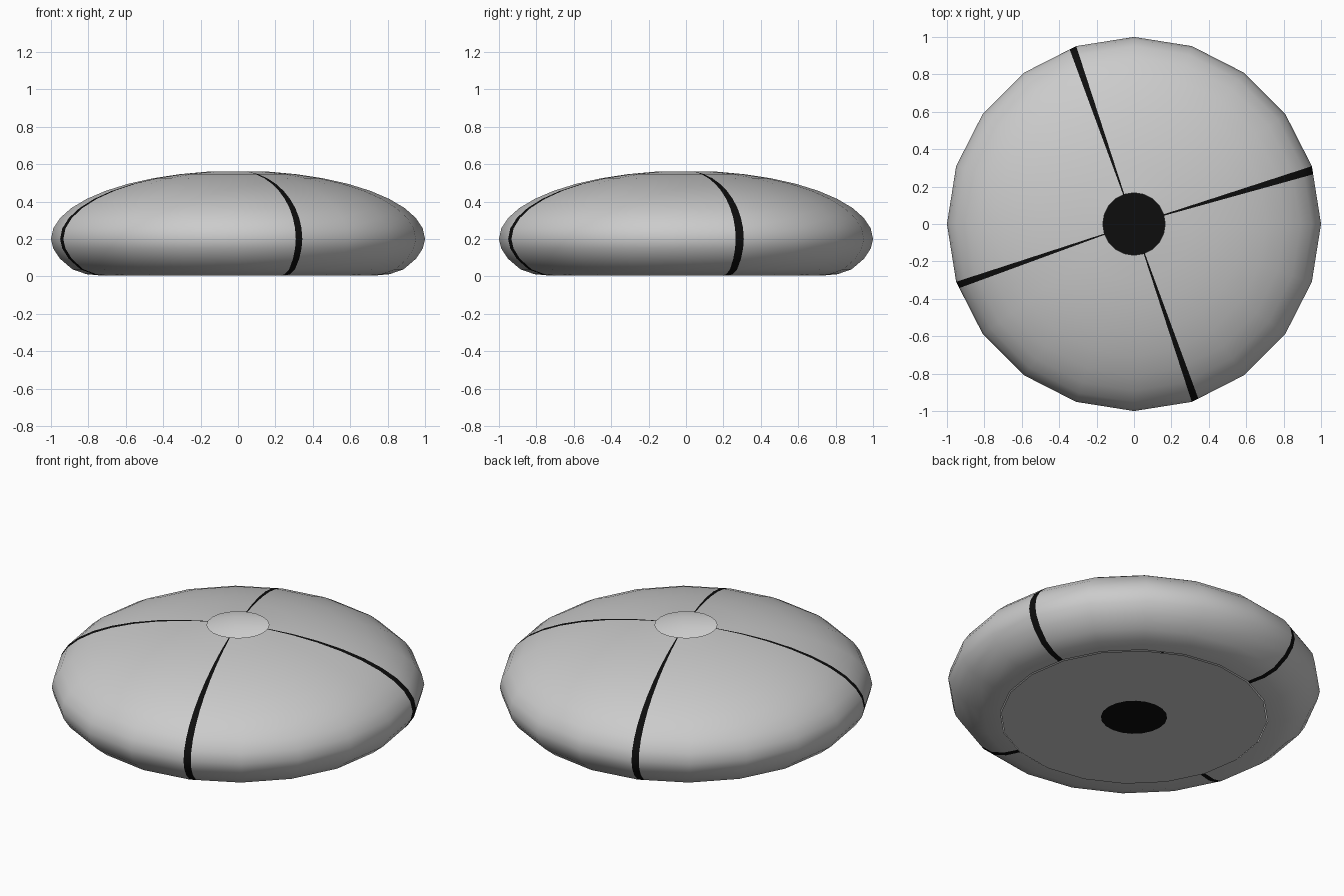
import bpy, bmesh
from math import cos, sin, radians, pi

if "Cube" in bpy.data.objects:
    bpy.data.objects.remove(bpy.data.objects["Cube"])

black = bpy.data.materials.new("seam_black")
black.diffuse_color = (0.004, 0.004, 0.004, 1)
black.use_nodes = True
black.node_tree.nodes["Principled BSDF"].inputs["Base Color"].default_value = black.diffuse_color
grey = bpy.data.materials.new("fabric_grey")
grey.diffuse_color = (0.8, 0.8, 0.8, 1)
grey.use_nodes = True
grey.node_tree.nodes["Principled BSDF"].inputs["Base Color"].default_value = grey.diffuse_color


def finish(bm, name, mats=()):
    bmesh.ops.recalc_face_normals(bm, faces=bm.faces)
    me = bpy.data.meshes.new(name)
    bm.to_mesh(me)
    bm.free()
    for m in mats:
        me.materials.append(m)
    ob = bpy.data.objects.new(name, me)
    bpy.context.collection.objects.link(ob)
    return ob


# Profile (radius, height): rounded underside, then an elliptical dome
profile = [(0.72, 0.004), (0.81, 0.012), (0.885, 0.038), (0.952, 0.095), (0.988, 0.15)]
profile += [(cos(radians(a)), 0.2 + 0.365 * sin(radians(a)))
            for a in [9 * i for i in range(9)] + [80.4]]

# Columns of the 20-sided body; each seam adds a column part way along one side
SIDES = 20
corners = [(cos(2 * pi * i / SIDES), sin(2 * pi * i / SIDES)) for i in range(SIDES)]
seams = {0: 0.86, 6: 0.125, 11: 0.12, 16: 0.125}
columns, is_seam = [], []
for i, (x, y) in enumerate(corners):
    columns.append((x, y))
    if i in seams:
        t = seams[i]
        nx, ny = corners[(i + 1) % SIDES]
        columns.append((x + (nx - x) * t, y + (ny - y) * t))
        is_seam += [t < 0.5, t > 0.5]
    else:
        is_seam.append(False)

# Cushion shell with four tapering black seams, open at the top
bm = bmesh.new()
grid = [[bm.verts.new((x * r, y * r, z)) for r, z in profile] for x, y in columns]
n = len(grid)
for i in range(n):
    a, b = grid[i], grid[(i + 1) % n]
    for k in range(len(profile) - 1):
        f = bm.faces.new((a[k], b[k], b[k + 1], a[k + 1]))
        f.material_index = int(is_seam[i])
        f.smooth = True
finish(bm, "cushion_shell", (grey, black))

# Flat base ring
bm = bmesh.new()
outer = [bm.verts.new((0.715 * x, 0.715 * y, 0)) for x, y in corners]
inner = [bm.verts.new((0.178 * x, 0.178 * y, 0)) for x, y in corners]
for i in range(SIDES):
    j = (i + 1) % SIDES
    bm.faces.new((outer[j], outer[i], inner[i], inner[j]))
base = finish(bm, "base_panel", (grey,))

# Black round patch in the middle of the base
bm = bmesh.new()
bmesh.ops.create_circle(bm, cap_ends=True, segments=20, radius=0.178)
finish(bm, "base_patch", (black,))
